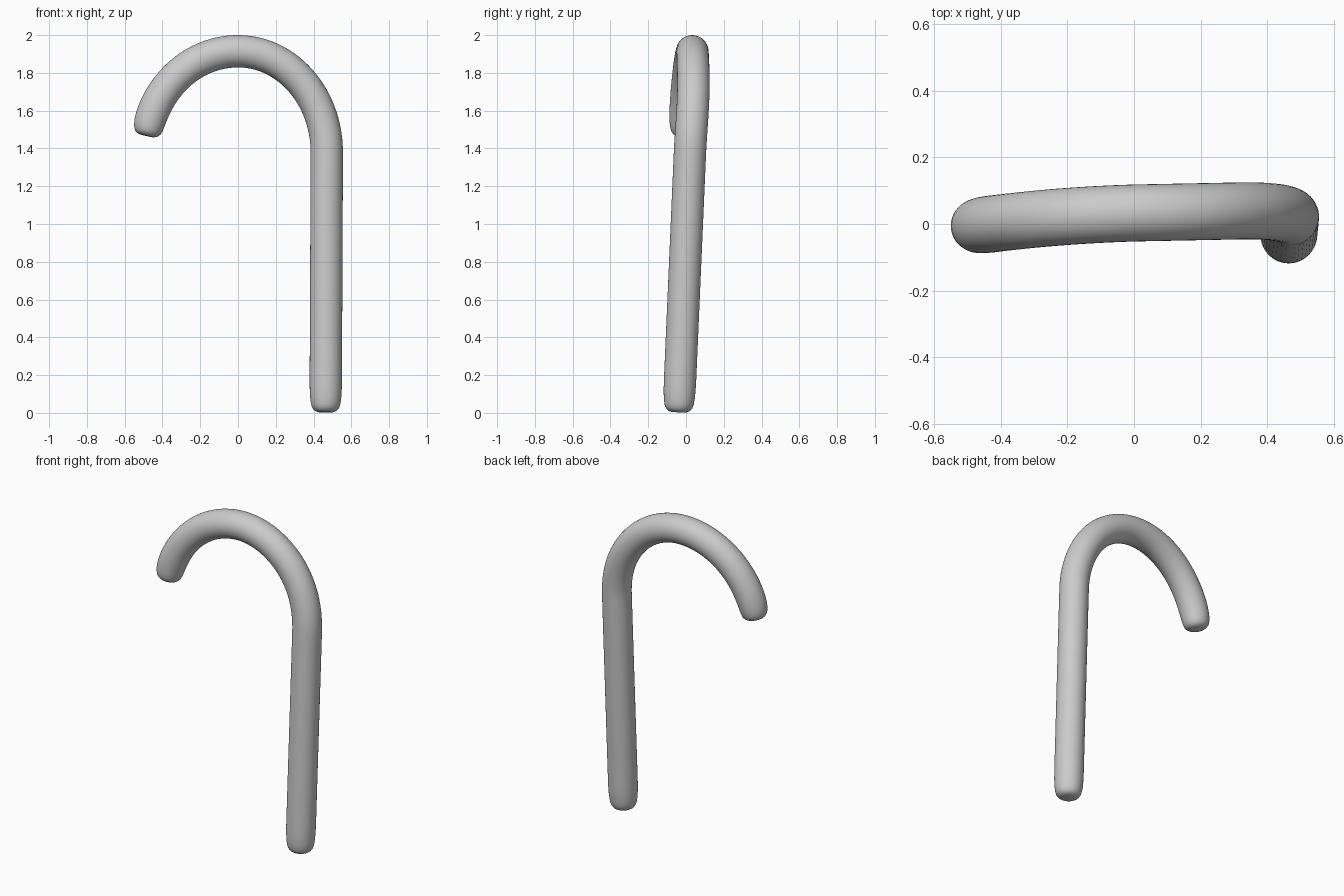
import bpy, bmesh, math
from mathutils import Vector

if "Cube" in bpy.data.objects:
    bpy.data.objects.remove(bpy.data.objects["Cube"])

R, SIDES = 0.0855, 40
# rounded end profile: distance from the tip, fraction of full radius
CAP = [(0, 0.42), (0.004, 0.58), (0.012, 0.73), (0.025, 0.84),
       (0.045, 0.91), (0.075, 0.96), (0.12, 0.99), (0.17, 1.0)]
Z_ARC, RISE = 1.38, 0.5345
HOOK_END = math.pi + math.radians(-9.3)


def shaft_y(z):
    return -0.039 + 0.0435 * z


# centre line: leaning straight shaft, then the elliptical hook
path = []
for d in [c[0] for c in CAP] + [0.4, 0.7, 1.0, 1.25]:
    z = 0.003 + d
    path.append(Vector((0.464 + 0.0045 * z, shaft_y(z), z)))
N = 64
for i in range(N + 1):
    t = HOOK_END * i / N
    a = 0.47 if t < math.pi / 2 else 0.49
    x, z = a * math.cos(t), Z_ARC + RISE * math.sin(t)
    lean = shaft_y(z)
    plane = 0.033 + 0.03 * x - 0.11 * x * x if x < 0 else 0.033 + 0.02 * x
    w = min(1, max(0, t / 1.0))
    w = w * w * (3 - 2 * w)
    y = lean * (1 - w) + plane * w
    path.append(Vector((x, y, z)))

# extra rings near the hook tip for its rounded end
end, before = path[-1], path[-4]
direction = (end - before).normalized()
dist = [0.0]
for p, q in zip(path, path[1:]):
    dist.append(dist[-1] + (q - p).length)
total = dist[-1]
keep = [p for p, d in zip(path, dist) if total - d > 0.05]
path = keep + [end - direction * d for d, f in reversed(CAP[:5])]
dist = [0.0]
for p, q in zip(path, path[1:]):
    dist.append(dist[-1] + (q - p).length)
total = dist[-1]


def radius(d):
    d = min(d, total - d)
    for (d0, f0), (d1, f1) in zip(CAP, CAP[1:]):
        if d <= d1:
            return R * (f0 + (f1 - f0) * max(0, d - d0) / (d1 - d0))
    return R


# sweep the round section along the centre line
bm = bmesh.new()
rings = []
for i, p in enumerate(path):
    t = (path[min(i + 1, len(path) - 1)] - path[max(i - 1, 0)]).normalized()
    u = (Vector((0, 1, 0)) - t * t.y).normalized()
    v = t.cross(u)
    r = radius(dist[i])
    rings.append([bm.verts.new(p + (u * math.cos(k) + v * math.sin(k)) * r)
                  for k in (math.tau * s / SIDES for s in range(SIDES))])
for a, b in zip(rings, rings[1:]):
    for s in range(SIDES):
        n = (s + 1) % SIDES
        bm.faces.new((a[s], a[n], b[n], b[s]))
bm.faces.new(list(reversed(rings[0])))
bm.faces.new(rings[-1])
bmesh.ops.recalc_face_normals(bm, faces=bm.faces)

mesh = bpy.data.meshes.new("hooked_cane")
bm.to_mesh(mesh)
bm.free()
cane = bpy.data.objects.new("hooked_cane", mesh)
bpy.context.collection.objects.link(cane)
for poly in mesh.polygons:
    poly.use_smooth = True
